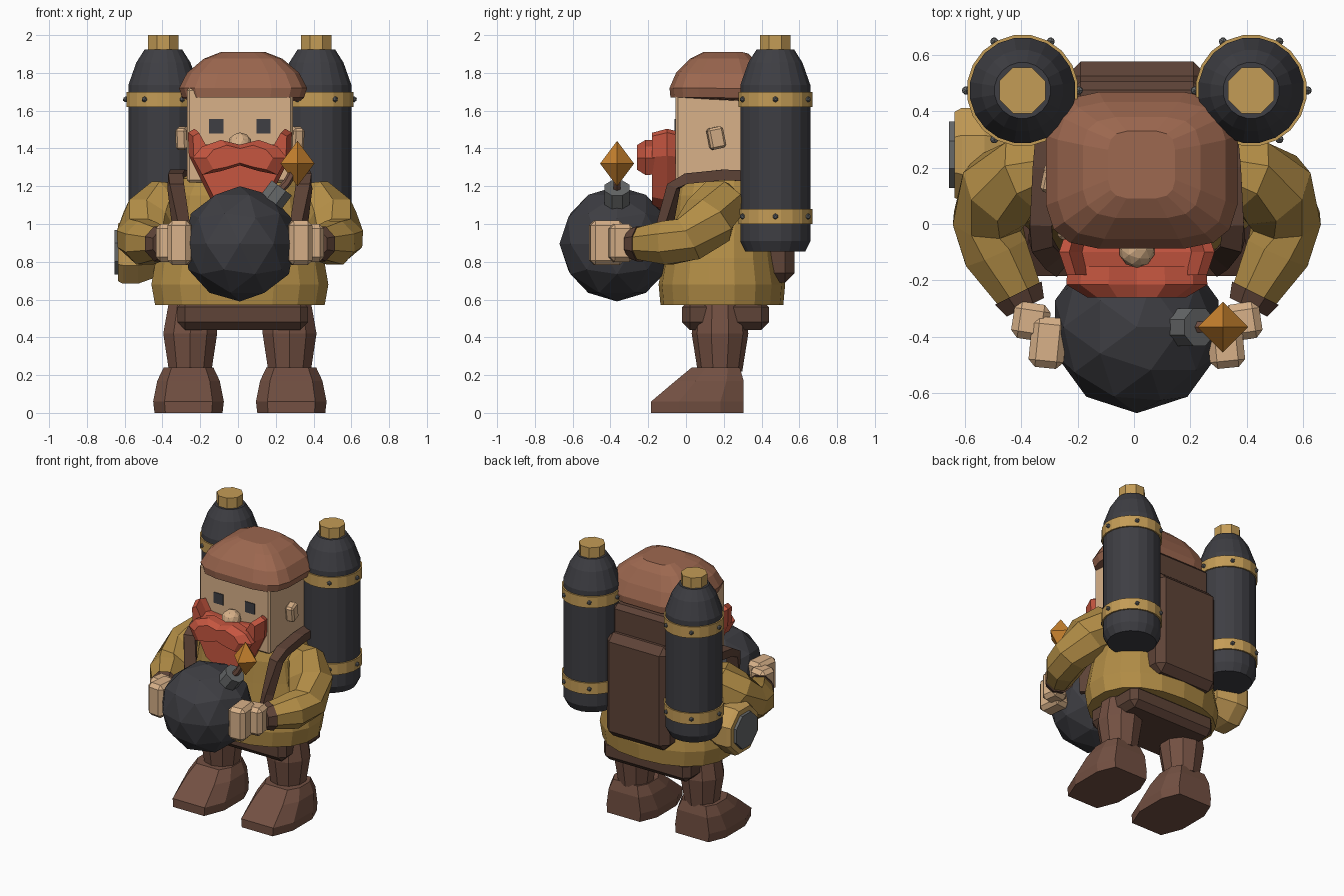
import bpy, bmesh, math
from mathutils import Vector, Matrix, Euler

cube = bpy.data.objects.get("Cube")
if cube:
    bpy.data.objects.remove(cube, do_unlink=True)

CX = 0.01  # symmetry plane of the figure


def material(name, r, g, b):
    lin = [((c / 255 + 0.055) / 1.055) ** 2.4 for c in (r, g, b)] + [1]
    m = bpy.data.materials.new(name)
    m.use_nodes = True
    m.diffuse_color = lin
    m.node_tree.nodes["Principled BSDF"].inputs["Base Color"].default_value = lin
    return m


IRON = material("dark iron", 62, 62, 67)
BRASS = material("brass", 196, 156, 86)
CLOTH = material("ochre cloth", 178, 141, 70)
SKIN = material("skin", 216, 177, 137)
RED = material("red hair", 198, 86, 64)
FELT = material("hat brown", 156, 103, 79)
BOOT = material("boot brown", 115, 80, 66)
DARK = material("dark leather", 94, 67, 55)
STEEL = material("steel grey", 102, 104, 105)
FLAME = material("spark orange", 200, 130, 46)


def finish(name, bm, mat):
    bmesh.ops.recalc_face_normals(bm, faces=bm.faces[:])
    me = bpy.data.meshes.new(name)
    bm.to_mesh(me)
    bm.free()
    me.materials.append(mat)
    ob = bpy.data.objects.new(name, me)
    bpy.context.collection.objects.link(ob)
    return ob


def loft(name, rings, mat):
    """Skin a list of equal-length point rings and cap both ends."""
    bm = bmesh.new()
    vs = [[bm.verts.new(p) for p in r] for r in rings]
    n = len(rings[0])
    for a, b in zip(vs, vs[1:]):
        for i in range(n):
            j = (i + 1) % n
            bm.faces.new((a[i], a[j], b[j], b[i]))
    bm.faces.new(vs[0])
    bm.faces.new(vs[-1])
    return finish(name, bm, mat)


def oval(x, y, z, rx, ry, n=16, e=2):
    """Horizontal ring; a larger e gives a squarer outline."""
    pts = []
    for k in range(n):
        a = 2 * math.pi * (k + 0.5) / n
        c, s = math.cos(a), math.sin(a)
        pts.append((x + rx * math.copysign(abs(c) ** (2 / e), c),
                    y + ry * math.copysign(abs(s) ** (2 / e), s), z))
    return pts


def lathe(name, x, y, profile, mat, n=16):
    return loft(name, [oval(x, y, z, r, r, n) for z, r in profile], mat)


def tube(name, path, radii, mat, n=8):
    """Sweep an n-sided section along a path; radii are (wide, thick)."""
    pts = [Vector(p) for p in path]
    rings = []
    for i, p in enumerate(pts):
        d = pts[min(i + 1, len(pts) - 1)] - pts[max(i - 1, 0)]
        q = d.to_track_quat('Z', 'Y')
        rings.append([p + q @ Vector(v) for v in oval(0, 0, 0, *radii[i], n)])
    return loft(name, rings, mat)


def box(name, centre, size, mat, bevel=0.0, rot=(0, 0, 0)):
    bm = bmesh.new()
    m = Matrix.LocRotScale(Vector(centre), Euler(rot), Vector(size))
    bmesh.ops.create_cube(bm, size=1, matrix=m)
    if bevel:
        bmesh.ops.bevel(bm, geom=bm.edges[:], offset=bevel, segments=1, affect='EDGES')
    return finish(name, bm, mat)


def ball(name, centre, r, mat, sub=2):
    bm = bmesh.new()
    bmesh.ops.create_icosphere(bm, subdivisions=sub, radius=r, matrix=Matrix.Translation(centre))
    return finish(name, bm, mat)


def face_prism(name, half, layers, mat):
    """Symmetric front outline, lofted through (y, scale) layers about its middle."""
    outline = half + [(-x, z) for x, z in reversed(half) if x > 0]
    mid = (min(z for _, z in half) + max(z for _, z in half)) / 2
    loft(name, [[(CX + x * s, y, mid + (z - mid) * s) for x, z in outline]
                for y, s in layers], mat)


# Tunic and hips
loft("tunic", [oval(CX, 0.19, z, rx, ry, 18, e) for z, rx, ry, e in (
    (0.57, 0.455, 0.325, 2.2), (0.68, 0.475, 0.335, 2.2), (0.82, 0.45, 0.31, 2.2),
    (1.0, 0.4, 0.285, 2.4), (1.15, 0.37, 0.265, 2.6), (1.24, 0.32, 0.24, 2.6),
    (1.28, 0.22, 0.2, 2.5))], CLOTH)
box("hips", (CX + 0.015, 0.21, 0.52), (0.69, 0.46, 0.16), DARK, 0.04)

# Head, eyes, nose and hat
box("head", (CX, 0.185, 1.47), (0.56, 0.48, 0.5), SKIN, 0.012)
ball("nose", (CX, -0.09, 1.42), 0.065, SKIN)
hat = loft("hat", [oval(0.027, y, z, rx, ry, 16, 4) for z, y, rx, ry in (
    (1.67, 0.19, 0.325, 0.275), (1.72, 0.19, 0.342, 0.28), (1.8, 0.19, 0.3, 0.245),
    (1.875, 0.2, 0.21, 0.18), (1.91, 0.21, 0.12, 0.12))], FELT)
for v in hat.data.vertices:
    if v.co.y > 0.3:
        v.co.z -= 0.25 * (v.co.y - 0.3)

# Beard and moustache
face_prism("beard", [(0, 1.4), (0.19, 1.42), (0.235, 1.5), (0.27, 1.48), (0.265, 1.36),
                     (0.2, 1.23), (0.15, 1.13), (0.07, 1.08), (0, 1.07)],
           [(-0.05, 0.96), (-0.1, 1.02), (-0.18, 0.92)], RED)
face_prism("moustache", [(0, 1.42), (0.1, 1.445), (0.2, 1.41), (0.25, 1.35), (0.2, 1.26),
                         (0.1, 1.28), (0, 1.31)],
           [(-0.15, 0.98), (-0.215, 1), (-0.26, 0.7)], RED)

# Backpack
box("backpack", (CX, 0.45, 1.06), (0.5, 0.25, 0.74), DARK, 0.05)
box("backpack_top", (CX, 0.42, 1.46), (0.46, 0.17, 0.32), DARK, 0.03)

rivets = bmesh.new()
for side, s in (("left", 1), ("right", -1)):
    def at(x, y, z):
        return (CX + s * x, y, z)

    # Face details
    box(side + "_eye", at(0.125, -0.0565, 1.518), (0.076, 0.009, 0.076), IRON)
    box(side + "_ear", at(0.305, 0.16, 1.455), (0.06, 0.085, 0.115), SKIN, 0.012, (0.2, 0, s * 0.2))

    # Leg and boot
    loft(side + "_leg", [oval(*at(x, 0.18, z), r, r, 10) for x, z, r in (
        (0.25, 0.6, 0.13), (0.263, 0.42, 0.15), (0.263, 0.22, 0.118))], BOOT)
    loft(side + "_boot", [
        [at(0.272 + w * u, toe + (heel - toe) * t, z) for u, t in (
            (-0.68, 0), (0.68, 0), (1, 0.3), (1, 0.75), (0.72, 1), (-0.72, 1), (-1, 0.75), (-1, 0.3))]
        for z, w, toe, heel in ((0, 0.18, -0.185, 0.305), (0.06, 0.187, -0.185, 0.305),
                                (0.17, 0.165, -0.055, 0.305), (0.24, 0.132, 0.03, 0.285))], BOOT)

    # Sleeve, cuff and hand
    tube(side + "_sleeve", [at(*p) for p in (
        (0.29, 0.2, 1.13), (0.39, 0.18, 1.11), (0.48, 0.12, 1.02), (0.53, 0.01, 0.92),
        (0.5, -0.1, 0.9), (0.405, -0.27, 0.895))],
        [(r, r) for r in (0.09, 0.14, 0.155, 0.13, 0.125, 0.085)], CLOTH)
    tube(side + "_cuff", [at(0.42, -0.245, 0.895), at(0.395, -0.295, 0.895)],
         [(0.1, 0.1), (0.08, 0.08)], DARK)
    box(side + "_fingers", at(0.315, -0.42, 0.9), (0.125, 0.18, 0.235), SKIN, 0.025, (0, 0, s * 0.1))
    box(side + "_palm", at(0.375, -0.345, 0.9), (0.13, 0.13, 0.2), SKIN, 0.025, (0, 0, s * 0.15))

    # Shoulder strap
    tube(side + "_strap", [at(*p) for p in (
        (0.31, 0.42, 1.25), (0.33, 0.2, 1.26), (0.34, 0.0, 1.24), (0.34, -0.065, 1.2),
        (0.31, -0.115, 0.98), (0.28, -0.14, 0.8))], [(0.055, 0.04)] * 6, DARK, 4)

    # Tank with shoulder, cap, bands and rivets
    tx, ty = CX + s * 0.405, 0.473
    lathe(side + "_tank", tx, ty, ((0.855, 0.16), (0.91, 0.188), (1.735, 0.188),
                                   (1.855, 0.145), (1.925, 0.1)), IRON, 20)
    lathe(side + "_tank_cap", tx, ty, ((1.9, 0.088), (2.0, 0.088)), BRASS, 8)
    for label, z in (("lower", 1.04), ("upper", 1.66)):
        lathe(f"{side}_{label}_band", tx, ty, ((z - 0.04, 0.198), (z + 0.04, 0.198)), BRASS, 20)
        for k in range(6):
            a = k * math.pi / 3
            p = Vector((tx + 0.2 * math.cos(a), ty + 0.2 * math.sin(a), z))
            bmesh.ops.create_icosphere(rivets, subdivisions=1, radius=0.016,
                                       matrix=Matrix.Translation(p))
finish("rivets", rivets, STEEL)

# Round bomb with fuse and spark
bomb = Vector((CX, -0.365, 0.895))
ball("bomb", bomb, 0.305, IRON)
axis = Vector((0.6, 0, 0.8))
tube("fuse_collar", [bomb + axis * 0.27, bomb + axis * 0.37], [(0.072, 0.072)] * 2, STEEL)
tube("fuse", [bomb + axis * 0.36, (0.26, -0.365, 1.22), (0.305, -0.365, 1.3)],
     [(0.022, 0.022)] * 3, BOOT, 6)
bm = bmesh.new()
tip = Vector((0.315, -0.365, 1.32))
ends = [bm.verts.new(tip + Vector((0, 0, h))) for h in (0.12, -0.12)]
belt = [bm.verts.new(tip + Vector(d) * 0.09) for d in ((1, 0, 0), (0, 1, 0), (-1, 0, 0), (0, -1, 0))]
for end in ends:
    for i in range(4):
        bm.faces.new((belt[i], belt[(i + 1) % 4], end))
finish("spark", bm, FLAME)

# Eight-sided gauge hung on the right hip
tube("gauge_case", [(x, 0.245, 0.85) for x in (-0.4, -0.53, -0.61, -0.635)],
     [(r, r) for r in (0.13, 0.18, 0.18, 0.165)], BRASS)
tube("gauge_lens", [(-0.6, 0.245, 0.85), (-0.655, 0.245, 0.85)], [(0.128, 0.128)] * 2, STEEL)
